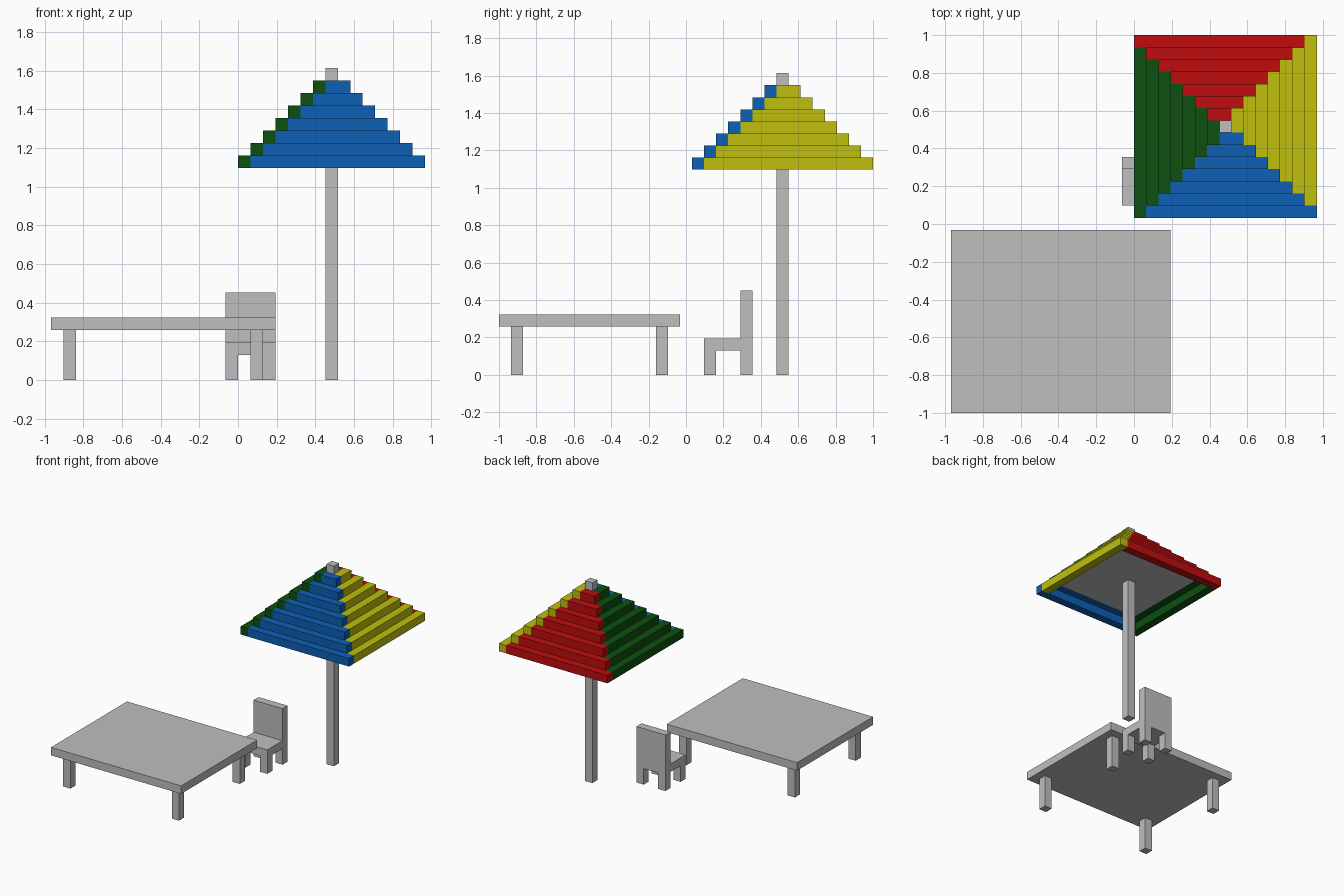
import bpy
import bmesh

cube = bpy.data.objects.get("Cube")
if cube:
    bpy.data.objects.remove(cube, do_unlink=True)

U = 2 / 31  # one block


def material(name, rgb):
    m = bpy.data.materials.new(name)
    m.use_nodes = True
    m.diffuse_color = (*rgb, 1)
    bsdf = next(n for n in m.node_tree.nodes if n.type == 'BSDF_PRINCIPLED')
    bsdf.inputs["Base Color"].default_value = (*rgb, 1)
    return m


GREY = material("light grey", (0.52, 0.52, 0.52))
RED = material("red", (0.52, 0.004, 0.004))
YELLOW = material("yellow", (0.52, 0.52, 0.004))
BLUE = material("blue", (0.004, 0.117, 0.468))
GREEN = material("dark green", (0.004, 0.08, 0.005))


def boxes(name, mat, spans):
    """One object made of boxes, each given as x, y and z ranges in blocks."""
    bm = bmesh.new()
    for span in spans:
        verts = bmesh.ops.create_cube(bm, size=1)["verts"]
        for v in verts:
            for i, (lo, hi) in enumerate(span):
                v.co[i] = (lo if v.co[i] < 0 else hi) * U
    mesh = bpy.data.meshes.new(name)
    bm.to_mesh(mesh)
    bm.free()
    mesh.materials.append(mat)
    ob = bpy.data.objects.new(name, mesh)
    bpy.context.scene.collection.objects.link(ob)
    return ob


def legs(name, xs, ys, height):
    boxes(name, GREY, [((x, x + 1), (y, y + 1), (0, height)) for x in xs for y in ys])


# Table
boxes("table_top", GREY, [((-15, 3), (-15.5, -0.5), (4, 5))])
legs("table_legs", (-14, 1), (-14.5, -2.5), 4)

# Chair
boxes("chair_seat", GREY, [((-1, 3), (1.5, 4.5), (2, 3))])
boxes("chair_back", GREY, [((-1, 3), (4.5, 5.5), (2, 7))])
legs("chair_legs", (-1, 2), (1.5, 4.5), 2)

# Parasol pole and the plate that carries the canopy
boxes("parasol_pole", GREY, [((7, 8), (7.5, 8.5), (0, 25))])
boxes("canopy_plate", GREY, [((2, 13), (2.5, 13.5), (18, 19))])

# Canopy: seven stepped rings, each of four bars laid in a pinwheel
front, right, back, left = [], [], [], []
for i in range(7):
    x0, x1, y0, y1 = i, 15 - i, 0.5 + i, 15.5 - i
    z = (17 + i, 18 + i)
    front.append(((x0 + 1, x1), (y0, y0 + 1), z))
    right.append(((x1 - 1, x1), (y0 + 1, y1), z))
    back.append(((x0, x1 - 1), (y1 - 1, y1), z))
    left.append(((x0, x0 + 1), (y0, y1 - 1), z))
boxes("canopy_front", BLUE, front)
boxes("canopy_left", YELLOW, right)
boxes("canopy_back", RED, back)
boxes("canopy_right", GREEN, left)
